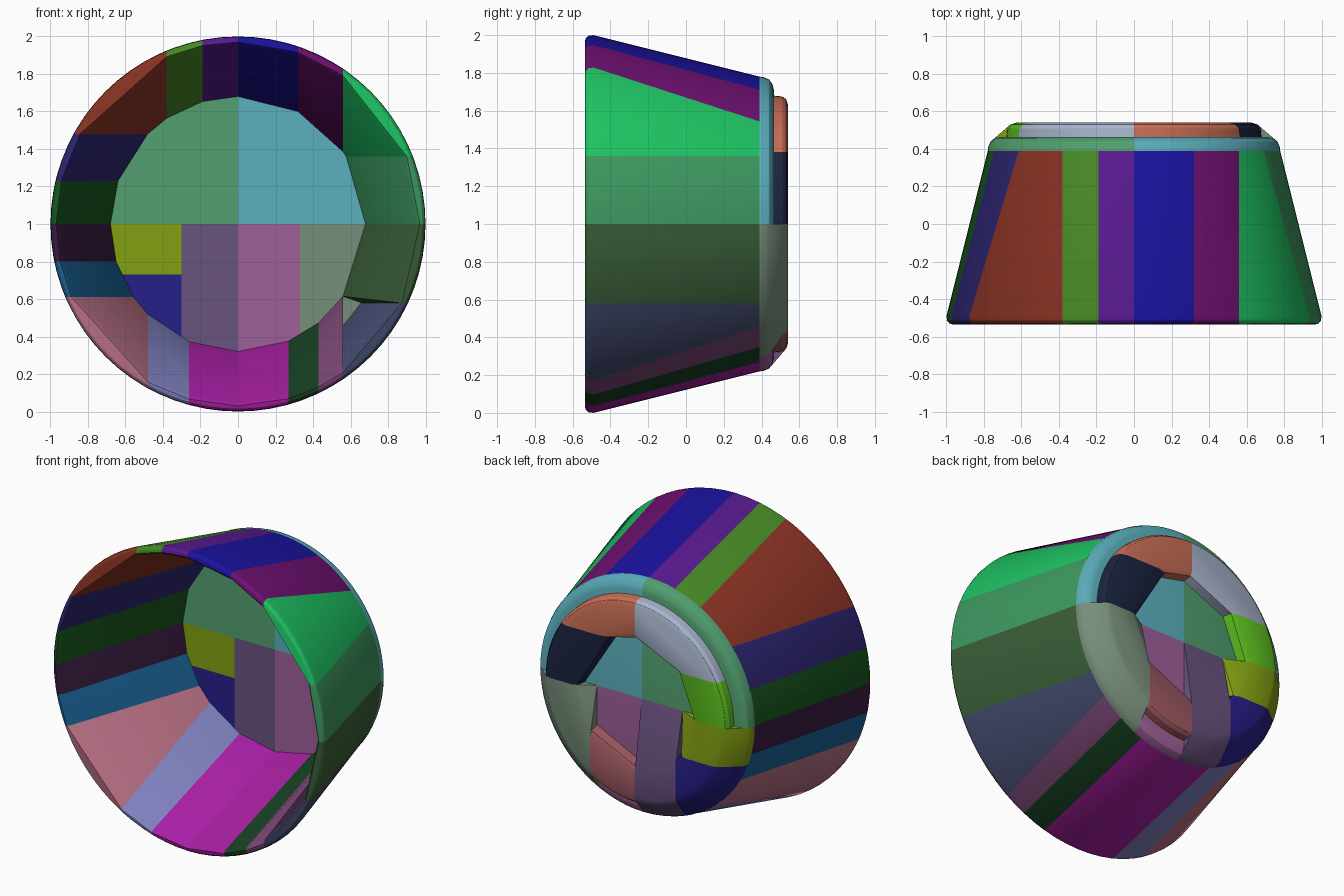
import bpy, bmesh, math

if "Cube" in bpy.data.objects:
    bpy.data.objects.remove(bpy.data.objects["Cube"], do_unlink=True)

AXIS_HEIGHT = 1.0
STEPS = 72

# Profiles as (radius, y) pairs around the bowl's axis
WALL = [(0.955, -0.52), (0.97, -0.535), (0.985, -0.53), (0.997, -0.515),
        (1.0, -0.49), (0.78, 0.39), (0.68, 0.39)]
PLATE = [(0.78, 0.39), (0.778, 0.41), (0.765, 0.44), (0.74, 0.458), (0.71, 0.465)]
FOOT = [(0.68, 0.46), (0.675, 0.51), (0.66, 0.53), (0.63, 0.54),
        (0.46, 0.54), (0.43, 0.525), (0.42, 0.46)]


def material(name, code):
    srgb = [int(code[i:i + 2], 16) / 255 for i in (0, 2, 4)]
    color = [c / 12.92 if c < 0.04 else ((c + 0.055) / 1.055) ** 2.4 for c in srgb] + [1]
    mat = bpy.data.materials.new(name)
    mat.use_nodes = True
    mat.diffuse_color = color
    mat.node_tree.nodes["Principled BSDF"].inputs["Base Color"].default_value = color
    return mat


def arc_points(r, box):
    """Points of a circle lying inside a box, with its crossings of the box sides."""
    x0, x1, h0, h1 = box
    pts = [(r * math.cos(math.tau * i / STEPS), r * math.sin(math.tau * i / STEPS))
           for i in range(STEPS)]
    for sign in (-1, 1):
        pts += [(x, sign * math.sqrt(r * r - x * x)) for x in (x0, x1) if abs(x) < r]
        pts += [(sign * math.sqrt(r * r - h * h), h) for h in (h0, h1) if abs(h) < r]
    e = 1e-6
    return [(x, h) for x, h in pts if x0 - e <= x <= x1 + e and h0 - e <= h <= h1 + e]


def piece(name, code, profile, box, solid=False):
    """Convex block: the part of a turned profile inside a box."""
    pts = [(x, y, AXIS_HEIGHT + h) for r, y in profile for x, h in arc_points(r, box)]
    if solid:
        pts += [(x, y, AXIS_HEIGHT + h) for x in box[:2] for h in box[2:]
                for y in (PLATE[0][1], PLATE[-1][1]) if math.hypot(x, h) < PLATE[-1][0]]
    bm = bmesh.new()
    for p in pts:
        bm.verts.new(p)
    bmesh.ops.remove_doubles(bm, verts=bm.verts[:], dist=1e-4)
    bmesh.ops.convex_hull(bm, input=bm.verts[:])
    bmesh.ops.delete(bm, geom=[v for v in bm.verts if not v.link_faces], context="VERTS")
    bmesh.ops.dissolve_limit(bm, angle_limit=math.radians(0.5),
                             verts=bm.verts[:], edges=bm.edges[:])
    bmesh.ops.recalc_face_normals(bm, faces=bm.faces[:])
    mesh = bpy.data.meshes.new(name)
    bm.to_mesh(mesh)
    bm.free()
    mesh.materials.append(material(name + "_color", code))
    obj = bpy.data.objects.new(name, mesh)
    bpy.context.collection.objects.link(obj)
    bpy.ops.object.select_all(action="DESELECT")
    obj.select_set(True)
    bpy.context.view_layer.objects.active = obj
    bpy.ops.object.shade_smooth_by_angle(angle=math.radians(30))


# Staves across the top and bottom, split at upright planes
def staves(label, cuts, codes, low, high):
    for i, code in enumerate(codes):
        piece(f"{label}_stave_{i + 1}", code, WALL, (cuts[i], cuts[i + 1], low, high))


staves("top", [-0.38, -0.19, 0, 0.32, 0.56],
       ["478A25", "581A90", "1A12A0", "6E1070"], 0, 2)
staves("bottom", [-0.48, -0.26, 0, 0.27, 0.43, 0.56],
       ["7F80BE", "A81EA5", "A81EA0", "164022", "7A4675"], -2, 0)


# Staves along the sides, split at level planes
def side_staves(label, cuts, codes, x0, x1):
    for i, code in enumerate(codes):
        piece(f"{label}_stave_{i + 1}", code, WALL, (x0, x1, cuts[i], cuts[i + 1]))


side_staves("negative_side", [-0.39, -0.2, 0, 0.23, 0.48],
            ["1A6296", "3A1C40", "17561C", "2C2470"], -2, 0)
side_staves("positive_side", [-0.42, 0, 0.36], ["3A5E38", "3D9860"], 0.56, 2)

# Corner staves
piece("corner_stave_upper_negative", "8A3224", WALL, (-2, -0.38, 0.48, 2))
piece("corner_stave_lower_negative", "BC7388", WALL, (-2, -0.48, -2, -0.39))
piece("corner_stave_upper_positive", "1EC463", WALL, (0.56, 2, 0.36, 2))
piece("corner_stave_lower_positive", "444C70", WALL, (0.56, 2, -2, -0.42))

# Thin floor plates
piece("floor_plate_upper_negative", "52A070", PLATE, (-2, 0, 0, 2), True)
piece("floor_plate_upper_positive", "5BB0BD", PLATE, (0, 2, 0, 2), True)
piece("floor_plate_lower", "A0609A", PLATE, (0, 0.33, -2, 0), True)

# Thick floor blocks that include the foot
piece("floor_block_side", "84A012", PLATE + FOOT, (-2, -0.3, -0.27, 0), True)
piece("floor_block_corner", "271F8A", PLATE + FOOT, (-2, -0.3, -2, -0.27), True)
piece("floor_block_middle", "6A5280", PLATE + FOOT, (-0.3, 0, -2, 0), True)
piece("floor_block_wide", "768E7A", PLATE + FOOT, (0.33, 2, -2, 0), True)

# Separate foot ring blocks
piece("foot_upper_positive", "C96E55", FOOT, (0, 2, 0.38, 2))
piece("foot_side_positive", "1A2440", FOOT, (0, 2, 0, 0.38))
piece("foot_upper_negative", "A8B4CC", FOOT, (-2, 0, 0.29, 2))
piece("foot_side_negative", "5CBF1E", FOOT, (-2, 0, 0, 0.29))
piece("foot_lower", "A05A62", FOOT, (0, 0.33, -2, 0))
